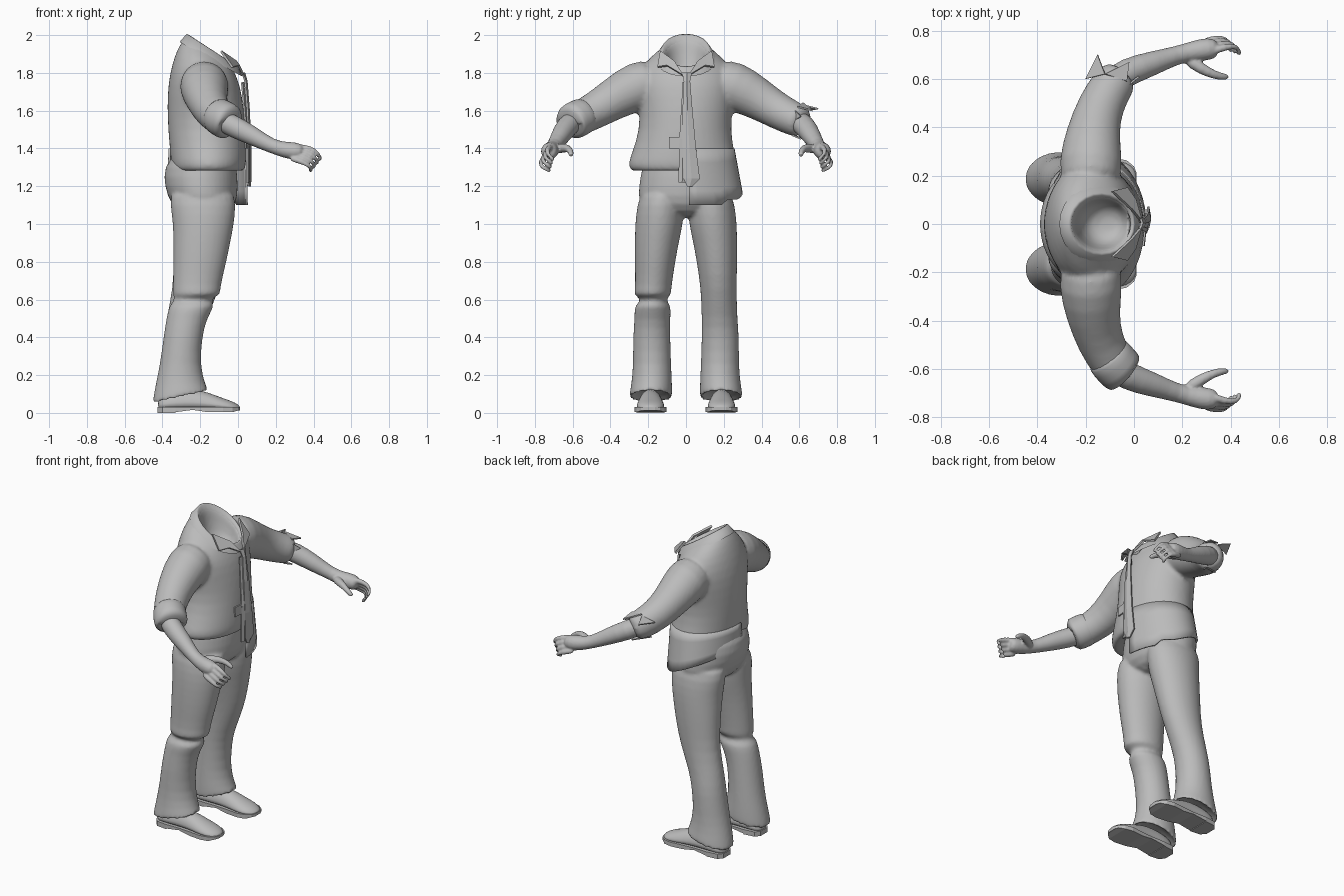
import bpy, bmesh, math
from mathutils import Vector

grey = bpy.data.materials.new("plain grey")
grey.diffuse_color = (0.5, 0.5, 0.5, 1)
Z = Vector((0, 0, 1))


def finish(name, bm, smooth=True):
    bmesh.ops.recalc_face_normals(bm, faces=bm.faces)
    me = bpy.data.meshes.new(name)
    bm.to_mesh(me)
    bm.free()
    me.materials.append(grey)
    for p in me.polygons:
        p.use_smooth = smooth
    ob = bpy.data.objects.new(name, me)
    bpy.context.collection.objects.link(ob)
    return ob


def build(name, parts, caps=True, closed=True, smooth=True):
    """Skin each list of rings; several parts share one object."""
    bm = bmesh.new()
    for rings in parts:
        vs = [[bm.verts.new(p) for p in r] for r in rings]
        n = len(vs[0])
        for a, b in zip(vs, vs[1:]):
            for i in range(n if closed else n - 1):
                j = (i + 1) % n
                bm.faces.new((a[i], a[j], b[j], b[i]))
        if caps:
            bm.faces.new(vs[0])
            bm.faces.new(vs[-1])
    return finish(name, bm, smooth)


def ring(cx, cy, z, rx, ry, slope=0, n=24, a0=0, a1=360):
    steps = n if a1 - a0 == 360 else n - 1
    out = []
    for i in range(n):
        a = math.radians(a0 + (a1 - a0) * i / steps)
        dx = rx * math.cos(a)
        out.append((cx + dx, cy + ry * math.sin(a), z + slope * dx))
    return out


def tube(pts, radii, side=1, n=12):
    pts = [Vector((x, y * side, z)) for x, y, z in pts]
    rings = []
    for i, (p, r) in enumerate(zip(pts, radii)):
        t = pts[min(i + 1, len(pts) - 1)] - pts[max(i - 1, 0)]
        q = Z.rotation_difference(t.normalized())
        rings.append([p + q @ Vector((r * math.cos(k * math.tau / n), r * math.sin(k * math.tau / n), 0))
                      for k in range(n)])
    return rings


def subsurf(ob, levels=1):
    m = ob.modifiers.new("round", 'SUBSURF')
    m.levels = m.render_levels = levels


def fuse(ob, voxel, repeat):
    """Round the parts and melt them into one skin."""
    subsurf(ob, 1)
    m = ob.modifiers.new("fuse", 'REMESH')
    m.mode, m.voxel_size, m.use_smooth_shade = 'VOXEL', voxel, True
    m = ob.modifiers.new("soften", 'SMOOTH')
    m.factor, m.iterations = 0.5, repeat


def plates(name, polys, thick=0.008):
    bm = bmesh.new()
    for poly in polys:
        bm.faces.new([bm.verts.new(p) for p in poly])
    ob = finish(name, bm, False)
    m = ob.modifiers.new("thickness", 'SOLIDIFY')
    m.thickness, m.offset = thick, 0
    return ob


def ribbon(name, pts):
    ob = build(name, [[[(x, y - w, z), (x + 0.008, y, z), (x, y + w, z)] for x, y, z, w in pts]],
               caps=False, closed=False, smooth=False)
    m = ob.modifiers.new("thickness", 'SOLIDIFY')
    m.thickness, m.offset = 0.01, 0


# Shirt body with open neck bowl, and both sleeves
torso = [ring(*r) for r in (
    (-.155, -.02, 1.295, .15, .23), (-.155, -.02, 1.27, .185, .265), (-.155, -.02, 1.31, .2, .295),
    (-.157, -.015, 1.37, .203, .275), (-.165, -.005, 1.5, .207, .242), (-.172, 0, 1.62, .204, .25),
    (-.18, 0, 1.74, .192, .27), (-.183, 0, 1.82, .168, .245, -.15), (-.17, 0, 1.873, .15, .195, -.4),
    (-.15, 0, 1.895, .142, .148, -.55), (-.132, 0, 1.915, .132, .122, -.65),
    (-.132, 0, 1.89, .112, .105, -.6), (-.135, 0, 1.8, .095, .09, -.4), (-.14, 0, 1.76, .04, .04))]
sleeve = [(-.18, .14, 1.76), (-.18, .25, 1.735), (-.17, .38, 1.665), (-.14, .49, 1.595), (-.085, .585, 1.55),
          (-.045, .625, 1.53)]
sleeve_r = [.12, .138, .114, .1, .093, .08]
fuse(build("shirt", [torso] + [tube(sleeve, sleeve_r, s, 16) for s in (1, -1)]), 0.012, 5)

# Untucked shirt tail on one side, longest at the front
tail = []
for t in (0, .25, .5, .75, 1):
    r = ring(-.16, -.015, 0, .208 + .005 * t, .272 + .043 * t, 0, 22, 6, 185)
    tail.append([(x, y, 1.40 + t * (-.14 - .13 * min(1, max(0, (x + .38) / .3)) - .03 * (x > 0)))
                 for x, y, z in r])
ob = build("shirt_tail", [tail], caps=False, closed=False)
m = ob.modifiers.new("thickness", 'SOLIDIFY')
m.thickness = 0.012

# Collar band and its folded points
build("collar", [[ring(-.132, 0, 1.89, .118, .11, -.6), ring(-.132, 0, 1.918, .128, .12, -.65),
                  ring(-.134, 0, 1.917, .138, .13, -.65), ring(-.143, 0, 1.872, .166, .165, -.55)]], caps=False)
plates("collar_points", [[(-.09, s * .135, 1.915), (-.03, s * .15, 1.83), (.005, s * .10, 1.838),
                          (.03, s * .012, 1.785), (-.01, s * .06, 1.86)] for s in (1, -1)], .012)

# Rolled cuff on one sleeve, torn cloth on the other
subsurf(build("rolled_cuff", [tube([(-.12, .53, 1.58), (-.11, .54, 1.575), (-.07, .59, 1.55), (-.035, .62, 1.53),
                                    (-.045, .61, 1.535)], [.085, .1, .101, .1, .07], -1, 16)]))
plates("torn_cuff", [
    [(-.20, .60, 1.60), (-.12, .62, 1.63), (-.15, .70, 1.61)],
    [(-.12, .62, 1.64), (-.03, .59, 1.62), (-.02, .67, 1.60)],
    [(-.15, .56, 1.48), (-.06, .56, 1.47), (-.04, .61, 1.45)],
    [(-.05, .55, 1.53), (-.03, .57, 1.61), (.02, .61, 1.57)]])

# Bare forearms with curled hands
for s, side in ((1, "left"), (-1, "right")):
    parts = [tube([(-.1, .58, 1.555), (-.03, .63, 1.52), (.08, .665, 1.465), (.18, .70, 1.41), (.25, .715, 1.392),
                   (.31, .725, 1.385), (.35, .725, 1.38)], [.06, .062, .053, .037, .045, .05, .035], s)]
    for i in range(4):
        parts.append(tube([(.30 - .01 * i, .705 + .013 * i, 1.41 - .02 * i),
                           (.38 - .012 * i, .735 + .012 * i, 1.402 - .024 * i),
                           (.425 - .014 * i, .735 + .011 * i, 1.375 - .024 * i),
                           (.437 - .016 * i, .712 + .006 * i, 1.35 - .021 * i),
                           (.432 - .018 * i, .698 + .006 * i, 1.337 - .019 * i)],
                          [.018, .017, .0155, .015, .01], s, 10))
    parts.append(tube([(.21, .69, 1.395), (.28, .64, 1.405), (.335, .615, 1.395), (.375, .607, 1.37),
                       (.39, .61, 1.36)], [.03, .025, .018, .016, .01], s, 10))
    fuse(build(side + "_forearm_and_hand", parts), 0.006, 3)

# Trousers: seat and two legs, one torn across the knee
parts = [[ring(*r) for r in (
    (-.18, 0, 1.40, .15, .2), (-.2, 0, 1.3, .195, .235), (-.195, 0, 1.2, .197, .252),
    (-.18, 0, 1.1, .176, .258), (-.18, 0, 1.03, .1, .15))]]
upper = [(1.2, -.36, -.02, .01, .23), (1.1, -.36, -.01, .01, .26), (1.0, -.345, -.02, .015, .27),
         (.9, -.343, -.04, .038, .272), (.8, -.343, -.06, .056, .272), (.66, -.345, -.095, .078, .268)]
knee = [(.625, -.345, -.09, .077, .28), (.61, -.338, -.135, .1, .245),
        (.585, -.345, -.14, .1, .245), (.57, -.365, -.12, .078, .275)]
lower = [(.5, -.38, -.165, .083, .272), (.4, -.395, -.19, .083, .282), (.25, -.415, -.2, .078, .28),
         (.15, -.437, -.172, .073, .29), (.085, -.455, -.155, .072, .303), (.075, -.45, -.16, .08, .295),
         (.13, -.41, -.19, .11, .26)]
for s in (1, -1):
    parts.append([ring((a + b) / 2, s * (c + d) / 2, z, (b - a) / 2, (d - c) / 2, .22 if z < .14 else 0)
                  for z, a, b, c, d in upper + (knee if s < 0 else []) + lower])
fuse(build("trousers", parts), 0.01, 4)

# Shoes: rounded uppers, flat soles and heels
shape = [(-.425, .03, .07), (-.40, .06, .10), (-.33, .068, .12), (-.24, .066, .13), (-.16, .072, .11),
         (-.08, .08, .078), (-.03, .07, .062), (0, .045, .045), (.01, .02, .035)]
for s, side in ((1, "left"), (-1, "right")):
    cy = s * .188
    rings = []
    for x, w, top in shape:
        arc = [(x, cy + w * math.cos(a), .018 + (top - .018) * math.sin(a) ** .8)
               for a in [math.pi * i / 10 for i in range(1, 10)]]
        rings.append([(x, cy + w, .018)] + arc + [(x, cy - w, .018)])
    subsurf(build(side + "_shoe", [rings]))
    sole, heel = [], []
    for x, w, top in shape:
        w += .005
        lift = .016 if -.3 < x < -.2 else (.012 if x > -.02 else .004)
        sole.append([(x, cy - w, lift), (x, cy + w, lift), (x, cy + w, .03), (x, cy - w, .03)])
        if x < -.3:
            heel.append([(x, cy - w, 0), (x, cy + w, 0), (x, cy + w, .025), (x, cy - w, .025)])
    build(side + "_sole", [sole, heel], smooth=False)

# Necktie with narrow tail, and the chest pocket
ribbon("necktie", [(.025, .005, 1.80, .024), (.038, .005, 1.755, .015), (.05, .008, 1.6, .025),
                   (.058, .018, 1.4, .034), (.058, .03, 1.24, .042), (.056, .02, 1.2, .012)])
ribbon("necktie_tail", [(.02, -.005, 1.75, .01), (.047, -.015, 1.45, .018), (.048, -.02, 1.22, .018)])
plates("pocket", [[(.041, -.09, 1.40), (.047, -.03, 1.40), (.045, -.03, 1.46), (.038, -.09, 1.46)]])
